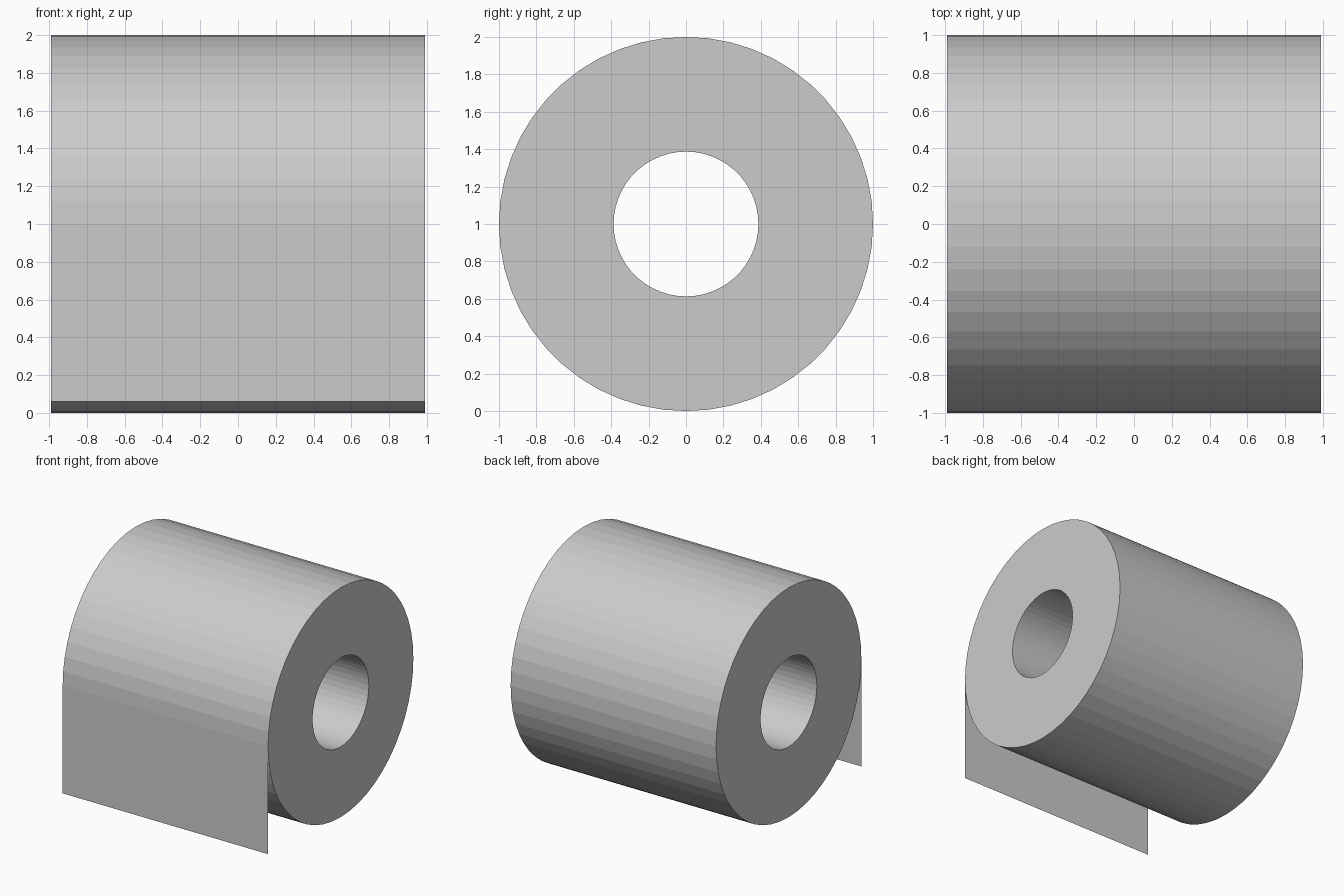
import bpy, bmesh
from math import cos, sin, tau

if "Cube" in bpy.data.objects:
    bpy.data.objects.remove(bpy.data.objects["Cube"])

SIDES = 52
HALF_WIDTH = 0.99
OUTER, INNER = 1.0, 0.387
CENTRE_Z = 1.0
SHEET_BOTTOM = 0.06


def add_object(name, bm):
    mesh = bpy.data.meshes.new(name)
    bm.to_mesh(mesh)
    bm.free()
    obj = bpy.data.objects.new(name, mesh)
    bpy.context.collection.objects.link(obj)
    return obj


# Paper roll: rectangular section swept around the x axis, leaving an open core
bm = bmesh.new()
profile = [(-HALF_WIDTH, OUTER), (HALF_WIDTH, OUTER),
           (HALF_WIDTH, INNER), (-HALF_WIDTH, INNER)]
rings = []
for i in range(SIDES):
    a = tau * i / SIDES
    rings.append([bm.verts.new((x, r * cos(a), CENTRE_Z + r * sin(a)))
                  for x, r in profile])
for i, ring in enumerate(rings):
    after = rings[(i + 1) % SIDES]
    for j in range(4):
        k = (j + 1) % 4
        bm.faces.new((ring[j], ring[k], after[k], after[j]))
bmesh.ops.recalc_face_normals(bm, faces=bm.faces)
add_object("paper_roll", bm)

# Loose sheet: thin single-layer paper hanging from the front of the roll
bm = bmesh.new()
corners = [(-HALF_WIDTH, SHEET_BOTTOM), (HALF_WIDTH, SHEET_BOTTOM),
           (HALF_WIDTH, CENTRE_Z), (-HALF_WIDTH, CENTRE_Z)]
bm.faces.new([bm.verts.new((x, -OUTER, z)) for x, z in corners])
add_object("hanging_sheet", bm)
